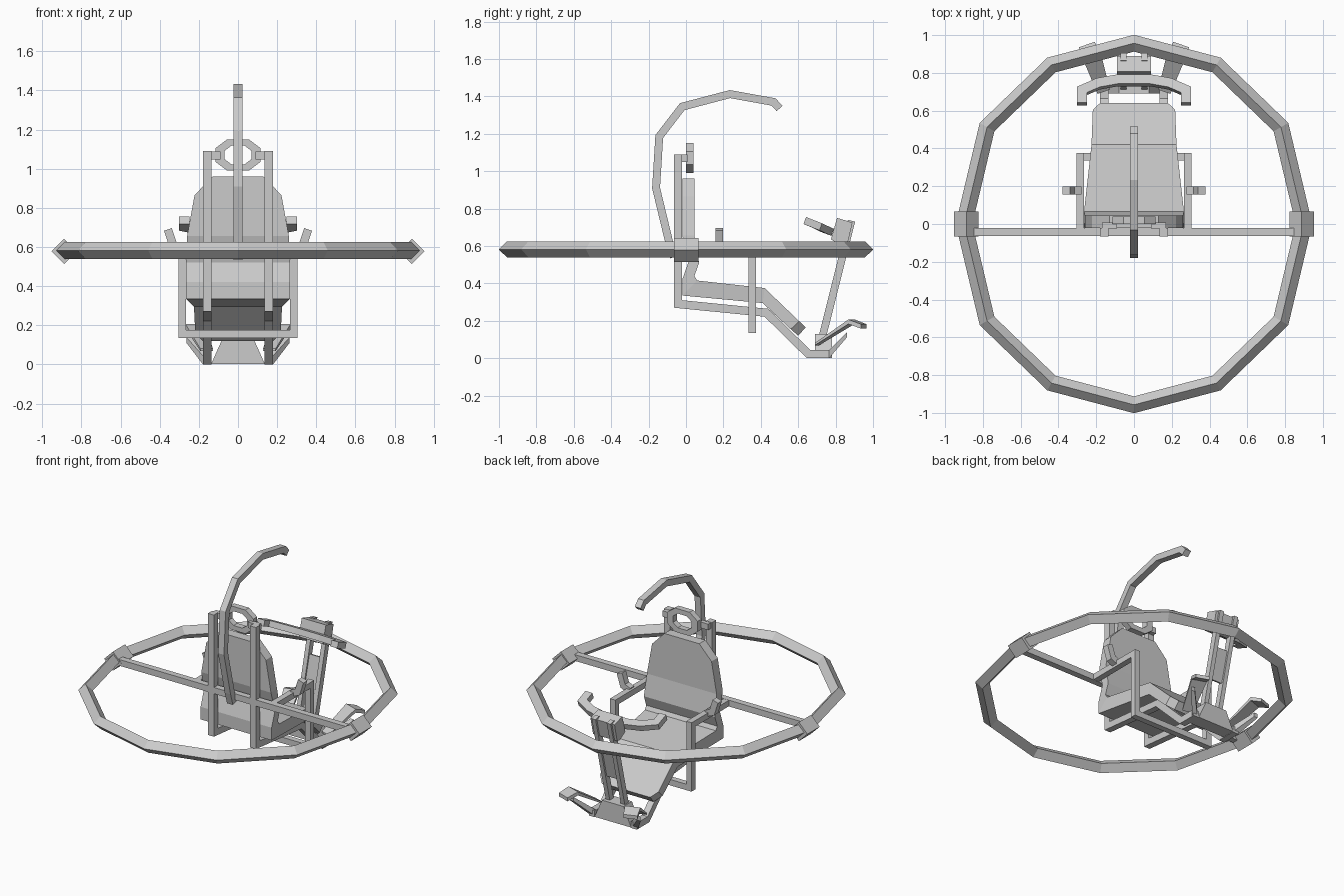
import bpy, bmesh
from mathutils import Vector as V

if "Cube" in bpy.data.objects:
    bpy.data.objects.remove(bpy.data.objects["Cube"])


def make(name, verts, faces, mirror=False):
    me = bpy.data.meshes.new(name)
    me.from_pydata([tuple(v) for v in verts], [], faces)
    bm = bmesh.new()
    bm.from_mesh(me)
    bmesh.ops.recalc_face_normals(bm, faces=bm.faces)
    bm.to_mesh(me)
    bm.free()
    ob = bpy.data.objects.new(name, me)
    bpy.context.collection.objects.link(ob)
    if mirror:
        ob.modifiers.new("Mirror", 'MIRROR')
    return ob


def skin(name, rings, closed=False, mirror=False):
    """Join equal-sized rings of points into a solid."""
    n, k = len(rings), len(rings[0])
    faces = []
    for i in range(n if closed else n - 1):
        a, b = i * k, (i + 1) % n * k
        faces += [(a + j, a + (j + 1) % k, b + (j + 1) % k, b + j) for j in range(k)]
    if not closed:
        faces += [tuple(range(k)), tuple(range((n - 1) * k, n * k))]
    return make(name, [p for r in rings for p in r], faces, mirror)


def square(a, b=None):
    b = b or a
    return [(-a, -b), (a, -b), (a, b), (-a, b)]


def diamond(r):
    return [(-r, 0), (0, -r), (r, 0), (0, r)]


def sweep(name, path, normal, section, closed=False, mirror=False):
    """Mitred sweep of a (in-plane, normal) section along a planar path."""
    path, nor, n = [V(p) for p in path], V(normal).normalized(), len(path)
    rings = []
    for i, p in enumerate(path):
        t1 = (p - path[i - 1]).normalized() if closed or i else None
        t2 = (path[(i + 1) % n] - p).normalized() if closed or i < n - 1 else None
        t1, t2 = t1 or t2, t2 or t1
        t = (t1 + t2).normalized()
        side = nor.cross(t).normalized() / max(t.dot(t1), 0.4)
        rings.append([p + side * u + nor * v for u, v in section])
    return skin(name, rings, closed, mirror)


def prism_x(name, profile, half):
    """Extrude a (y, z) profile across x."""
    return skin(name, [[(s * half, y, z) for y, z in profile] for s in (-1, 1)])


X, Y, Z = (1, 0, 0), (0, 1, 0), (0, 0, 1)

# Outer hoop with diamond section
q = [(0, .957), (.437, .842), (.778, .513), (.9, 0)]
half = q + [(x, -y) for x, y in q[2::-1]]
loop = half + [(-x, y) for x, y in half[-2:0:-1]]
sweep("hoop", [(x, y, .582) for x, y in loop], Z, diamond(.043), closed=True)
sweep("hoop_clamp", [(.888, -.065, .578), (.888, .066, .578)], Z, diamond(.064), mirror=True)
sweep("cross_bar", [(-.87, -.042, .58), (.87, -.042, .58)], Z, square(.021))

# Main frame rails
rail = [(-.043, 1.09), (-.043, .29), (.43, .243), (.655, .022), (.78, .022)]
sweep("frame_rail", [(.157, y, z) for y, z in rail], X, square(.022), mirror=True)

# Overhead hook
hook = [(-.065, .54), (-.09, .62), (-.16, .91), (-.143, 1.185), (-.02, 1.345),
        (.235, 1.412), (.468, 1.37), (.5, 1.335)]
sweep("overhead_hook", [(0, y, z) for y, z in hook], X, square(.021, .022))

# Seat shell: (front y, z), (rear y, z), half width
stations = [((.045, .96), (-.02, .96), .13), ((.045, .865), (-.02, .865), .222),
            ((.045, .655), (-.02, .655), .26), ((.07, .51), (.015, .52), .265),
            ((.045, .44), (-.02, .42), .265), ((.06, .415), (-.02, .335), .265),
            ((.42, .375), (.41, .295), .225), ((.605, .198), (.56, .155), .218),
            ((.64, .165), (.6, .12), .18)]
skin("seat", [[(-w, *f), (w, *f), (w, *r), (-w, *r)] for f, r, w in stations])

# Headrest ring and its brackets
octo = [(.055, .08), (.115, .035), (.115, -.035), (.055, -.08)]
octo += [(-x, -z) for x, z in octo]
rings = []
for x, z in octo:
    rings.append([(x * s, y, 1.07 + z * s) for s, y in
                  ((1, 0), (1, .04), (.6, .04), (.6, 0))])
skin("headrest", rings, closed=True)
sweep("headrest_bracket", [(.09, -.008, 1.068), (.17, -.008, 1.068)], Z, square(.015, .02), mirror=True)

# Armrests, hanging under-seat bar, side levers
sweep("armrest", [(.285, -.04, .58), (.285, .355, .58), (.285, .355, .136)], X, square(.02), mirror=True)
sweep("under_seat_bar", [(-.3, .355, .155), (.3, .355, .155)], Z, square(.02))
sweep("side_lever", [(.285, .178, .59), (.332, .178, .61), (.358, .178, .69)], Y, square(.021), mirror=True)

# Front base block
skin("column_base", [[(-w, .69, z), (w, .69, z), (w, .78, z), (-w, .78, z)]
                     for w, z in ((.137, .003), (.08, .13))])

# Steering column: twin bars, filler plate, head block
sweep("column_bar", [(.056, .728, .11), (.056, .885, .735)], X, square(.02, .015), mirror=True)
prism_x("column_plate", [(.768, .31), (.785, .305), (.837, .51), (.82, .515)], .045)
prism_x("column_head", [(.808, .75), (.89, .725), (.862, .605), (.835, .6), (.775, .635)], .09)

# Handlebar
bar = [(.275, .635, .736), (.275, .705, .708), (.19, .742, .69), (.09, .76, .682)]
bar += [(-x, y, z) for x, y, z in bar[::-1]]
sweep("handlebar", bar, (0, .37, 1), square(.026, .02))

# Foot pedals with bent toe, and tapered struts
rings = []
for (x, y, z), w, t in (((.16, .70, .075), .035, .006), ((.222, .885, .195), .05, .012),
                        ((.25, .95, .17), .045, .012)):
    a = V((.93, -.33, 0)) * w
    c = V((x, y, z))
    rings.append([c - a - V((0, 0, t)), c + a - V((0, 0, t)), c + a + V((0, 0, t)), c - a + V((0, 0, t))])
skin("foot_pedal", rings, mirror=True)
skin("pedal_strut", [[(x - s, y, z - s), (x + s, y, z - s), (x + s, y, z + s), (x - s, y, z + s)]
                     for x, y, z, s in ((.157, .765, .022, .022), (.25, .86, .125, .014))], mirror=True)
